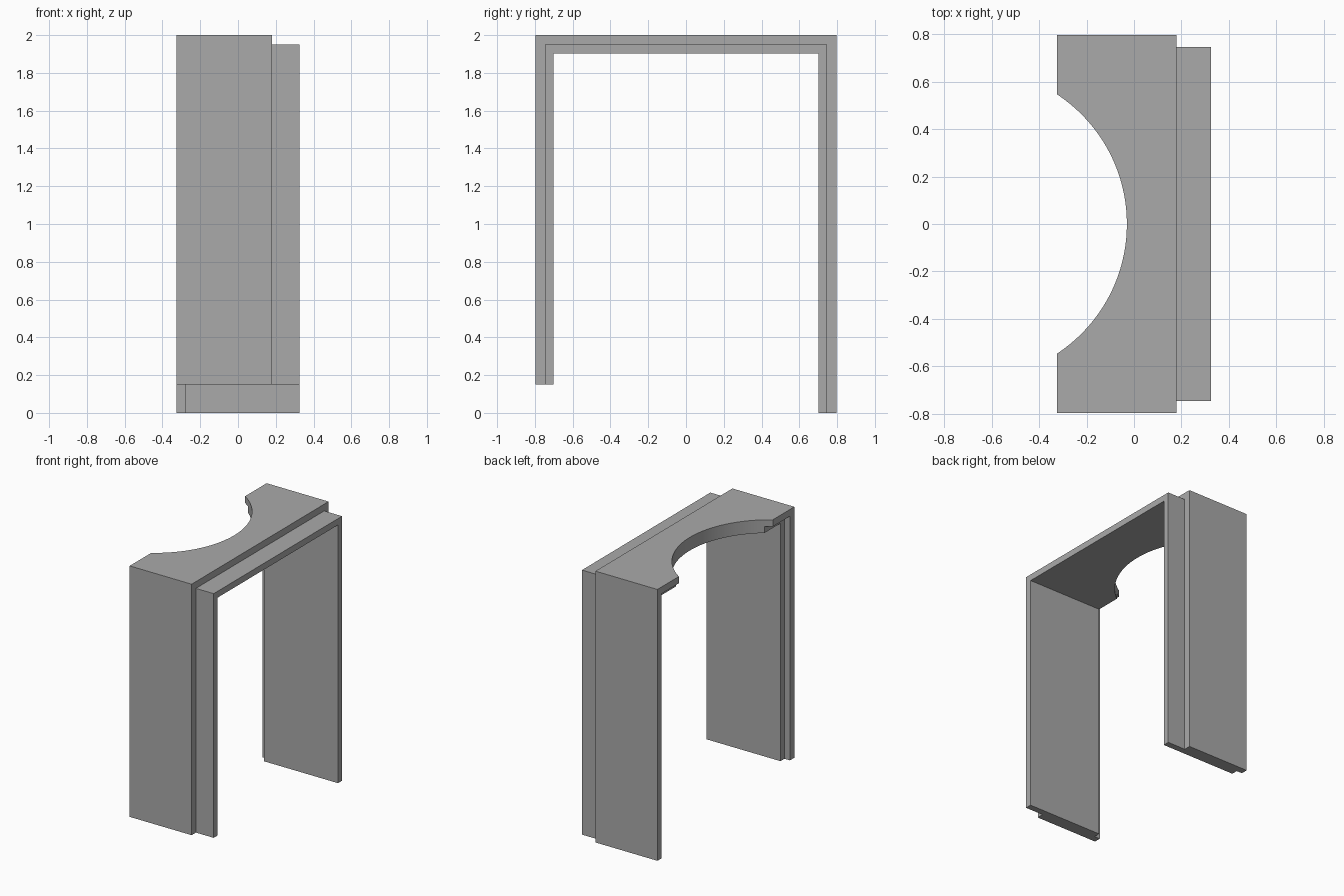
import bpy
import bmesh

cube = bpy.data.objects.get("Cube")
if cube:
    bpy.data.objects.remove(cube, do_unlink=True)

# Single grey material
grey = bpy.data.materials.new("plain grey")
grey.use_nodes = True
colour = (0.4, 0.4, 0.4, 1)
grey.diffuse_color = colour
grey.node_tree.nodes["Principled BSDF"].inputs["Base Color"].default_value = colour

HALF_SPAN, HEIGHT, SHORT_LEG = 0.7975, 2.0, 0.15
X_BACK, X_FRONT, X_SHOULDER, X_GROOVE = -0.325, 0.325, 0.18, -0.28
MID, THICK = 0.05, 0.097

# Rebated board section: (x, depth below the outer skin)
section = [(X_BACK, 0), (X_SHOULDER, 0), (X_SHOULDER, MID), (X_FRONT, MID),
           (X_FRONT, THICK), (X_GROOVE, THICK), (X_GROOVE, MID), (X_BACK, MID)]

# Sweep the section up one leg, across the top and down the other, with mitred corners
bm = bmesh.new()
rings = []
for side, top in ((-1, False), (-1, True), (1, True), (1, False)):
    ring = []
    for x, depth in section:
        foot = SHORT_LEG if side < 0 else 0
        z = HEIGHT - depth if top else foot
        ring.append(bm.verts.new((x, side * (HALF_SPAN - depth), z)))
    rings.append(ring)
count = len(section)
for a, b in zip(rings, rings[1:]):
    for i in range(count):
        j = (i + 1) % count
        bm.faces.new((a[i], a[j], b[j], b[i]))
bm.faces.new(rings[0])
bm.faces.new(rings[-1])
bmesh.ops.recalc_face_normals(bm, faces=bm.faces)
mesh = bpy.data.meshes.new("doorway_frame")
bm.to_mesh(mesh)
bm.free()
mesh.materials.append(grey)
frame = bpy.data.objects.new("doorway_frame", mesh)
bpy.context.collection.objects.link(frame)

# Round bite out of the top board
bpy.ops.mesh.primitive_cylinder_add(vertices=128, radius=0.655, depth=0.6,
                                    location=(-0.685, 0, HEIGHT))
cutter = bpy.context.object
cutter.name = "round_cutter"
cutter.hide_render = True
cutter.data.materials.append(grey)

cut = frame.modifiers.new("round_cut", "BOOLEAN")
cut.operation = "DIFFERENCE"
cut.solver = "EXACT"
cut.object = cutter
bpy.ops.object.select_all(action="DESELECT")
frame.select_set(True)
bpy.context.view_layer.objects.active = frame
bpy.ops.object.modifier_apply(modifier=cut.name)
bpy.data.objects.remove(cutter, do_unlink=True)
bpy.ops.object.shade_smooth_by_angle()
